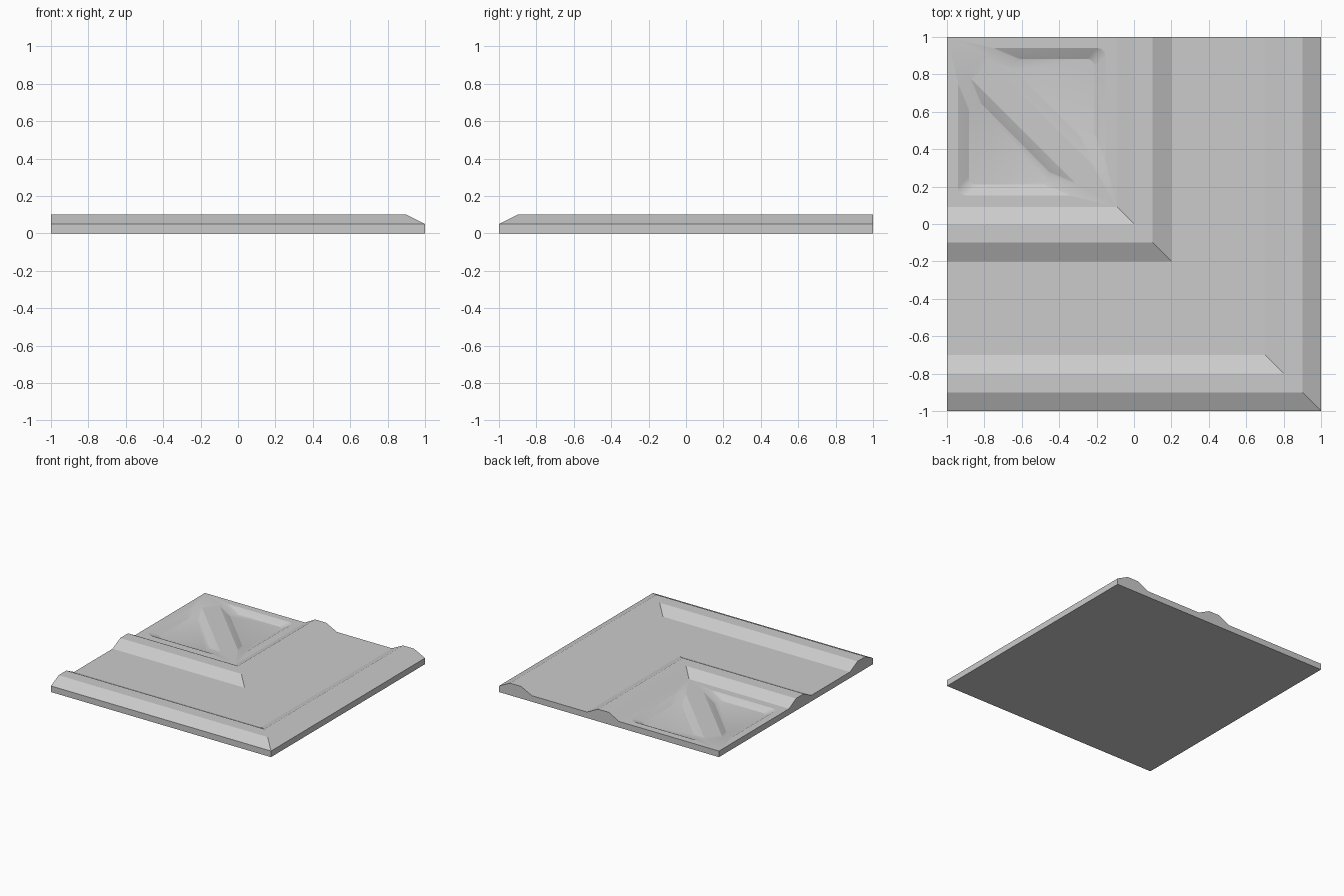
import bpy, bmesh, math

if "Cube" in bpy.data.objects:
    bpy.data.objects.remove(bpy.data.objects["Cube"])

FLOOR, RIDGE = 0.05, 0.10

# Profile across the tile: (distance outward from the inner corner, height)
PROFILE = [(-0.09, FLOOR), (0.0, RIDGE), (0.1, RIDGE), (0.2, FLOOR),
           (0.7, FLOOR), (0.8, RIDGE), (0.9, RIDGE), (1.0, FLOOR), (1.0, 0.0)]


def make_object(name, bm):
    bmesh.ops.recalc_face_normals(bm, faces=bm.faces[:])
    mesh = bpy.data.meshes.new(name)
    bm.to_mesh(mesh)
    bm.free()
    ob = bpy.data.objects.new(name, mesh)
    bpy.context.collection.objects.link(ob)
    return ob


# Corner tile: profile swept in an L with a mitred corner
bm = bmesh.new()
rows = [[bm.verts.new(p) for p in ((-1, -d, z), (d, -d, z), (d, 1, z))]
        for d, z in PROFILE]
for a, b in zip(rows, rows[1:]):
    for i in range(2):
        bm.faces.new((a[i], b[i], b[i + 1], a[i + 1]))
top = bm.verts.new((-1, 1, FLOOR))
bottom = bm.verts.new((-1, 1, 0))
bm.faces.new([top] + rows[0])
bm.faces.new([bottom] + rows[-1])
# cut ends of the L
bm.faces.new([top] + [r[0] for r in rows] + [bottom])
bm.faces.new([top] + [r[2] for r in rows] + [bottom])
tile = make_object("corner_tile", bm)


def rounded_triangle(inset, r=0.043, steps=8):
    k = inset + r
    a, b, s = -0.94 + k, 0.153 + k, -0.095 - k * math.sqrt(2)
    pts = []
    for cx, cy, a0, a1 in ((a, b, 180, 270), (s - b, b, 270, 405), (a, s - a, 45, 180)):
        for i in range(steps + 1):
            t = math.radians(a0 + (a1 - a0) * i / steps)
            pts.append((cx + r * math.cos(t), cy + r * math.sin(t)))
    return pts


# Two sloped triangular recesses, mirrored across the diagonal
def recess_cutter(name, mirrored):
    bm = bmesh.new()
    loops = []
    for inset, z in ((0.057, FLOOR - 0.03), (0, FLOOR), (0, FLOOR + 0.03)):
        pts = rounded_triangle(inset)
        if mirrored:
            pts = [(-y, -x) for x, y in pts]
        loops.append([bm.verts.new((x, y, z)) for x, y in pts])
    for lo, hi in zip(loops, loops[1:]):
        for i in range(len(lo)):
            j = (i + 1) % len(lo)
            bm.faces.new((lo[i], lo[j], hi[j], hi[i]))
    bm.faces.new(loops[0])
    bm.faces.new(loops[-1])
    ob = make_object(name, bm)
    ob.hide_render = True
    return ob


bpy.context.view_layer.objects.active = tile
for name, mirrored in (("recess_cutter_lower", False), ("recess_cutter_upper", True)):
    cutter = recess_cutter(name, mirrored)
    mod = tile.modifiers.new(name, 'BOOLEAN')
    mod.operation = 'DIFFERENCE'
    mod.solver = 'EXACT'
    mod.object = cutter
    bpy.ops.object.modifier_apply(modifier=mod.name)
    bpy.data.objects.remove(cutter)

tile.select_set(True)
bpy.ops.object.shade_smooth_by_angle(angle=math.radians(20))
